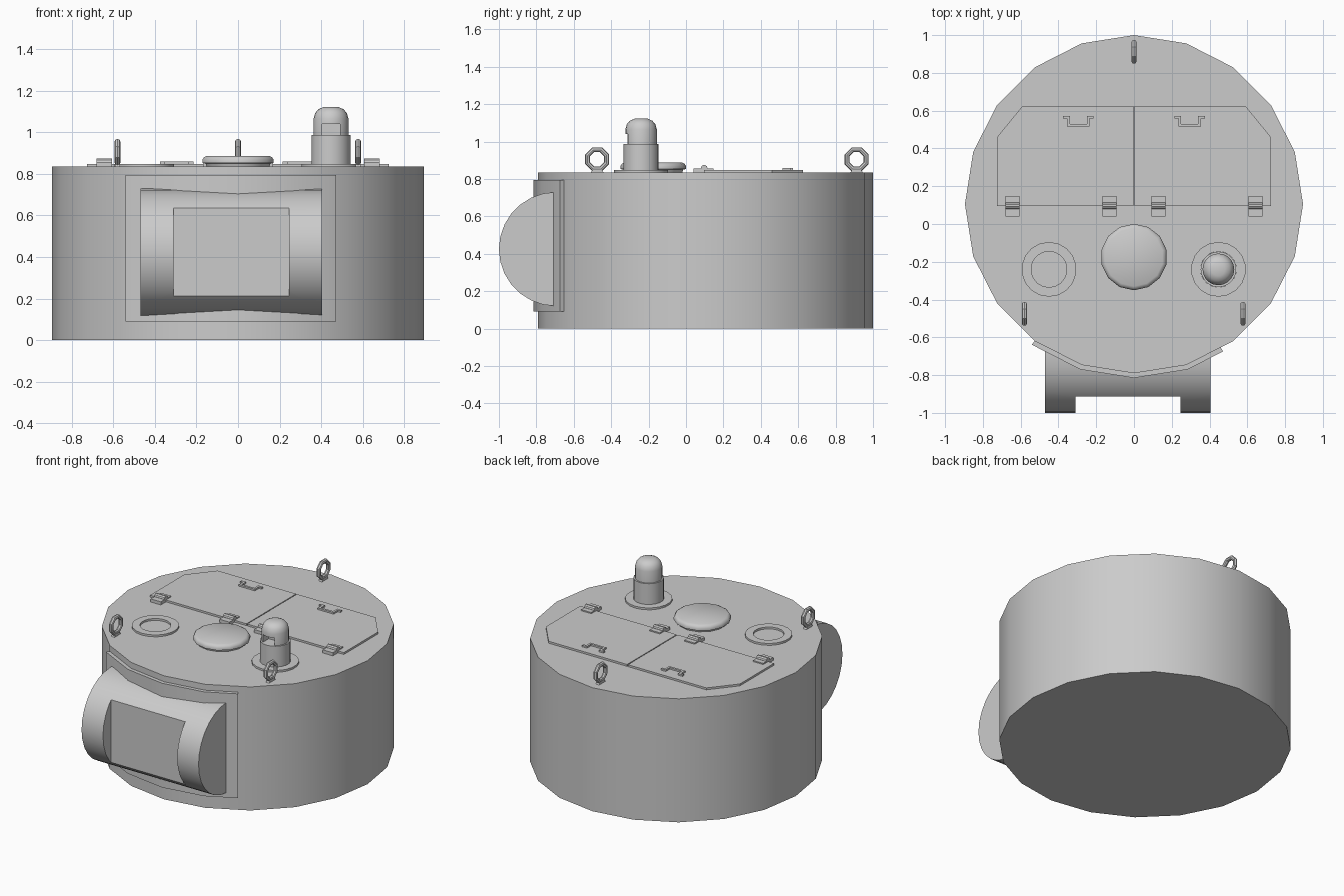
import bpy, bmesh, math
from mathutils import Vector, Matrix

if "Cube" in bpy.data.objects:
    bpy.data.objects.remove(bpy.data.objects["Cube"])

TOP = 0.835          # roof height
CY, R = 0.105, 0.895  # drum centre and radius


def finish(name, bm, smooth=True):
    bmesh.ops.remove_doubles(bm, verts=bm.verts, dist=1e-5)
    bmesh.ops.recalc_face_normals(bm, faces=bm.faces)
    me = bpy.data.meshes.new(name)
    bm.to_mesh(me)
    bm.free()
    ob = bpy.data.objects.new(name, me)
    bpy.context.collection.objects.link(ob)
    if smooth:
        shade(ob)
    return ob


def shade(ob):
    bpy.ops.object.select_all(action='DESELECT')
    ob.select_set(True)
    bpy.context.view_layer.objects.active = ob
    bpy.ops.object.shade_smooth_by_angle(angle=math.radians(35))


def prism(name, pts, lo, hi, axis='z', smooth=False):
    """Extrude an outline: (x, y) along z, or (y, z) along x."""
    bm = bmesh.new()
    place = (lambda p, h: (p[0], p[1], h)) if axis == 'z' else (lambda p, h: (h, p[0], p[1]))
    face = bm.faces.new([bm.verts.new(place(p, lo)) for p in pts])
    new = bmesh.ops.extrude_face_region(bm, geom=[face])['geom']
    move = Vector(place((0, 0), hi - lo))
    bmesh.ops.translate(bm, vec=move, verts=[v for v in new if isinstance(v, bmesh.types.BMVert)])
    return finish(name, bm, smooth)


def box(name, x0, x1, y0, y1, z0, z1):
    return prism(name, [(x0, y0), (x1, y0), (x1, y1), (x0, y1)], z0, z1)


def lathe(name, profile, x, y, n, closed=False):
    """Spin an (r, z) profile about a vertical axis."""
    bm = bmesh.new()
    vs = [bm.verts.new((0, r, z)) for r, z in profile]
    pairs = list(zip(vs, vs[1:])) + ([(vs[-1], vs[0])] if closed else [])
    es = [bm.edges.new(p) for p in pairs]
    bmesh.ops.spin(bm, geom=vs + es, cent=(0, 0, 0), axis=(0, 0, 1), angle=2 * math.pi, steps=n)
    bmesh.ops.translate(bm, vec=(x, y, 0), verts=bm.verts)
    return finish(name, bm)


def cut(ob, cutter):
    mod = ob.modifiers.new("cut", 'BOOLEAN')
    mod.operation, mod.solver, mod.object = 'DIFFERENCE', 'EXACT', cutter
    bpy.context.view_layer.objects.active = ob
    bpy.ops.object.modifier_apply(modifier=mod.name)
    bpy.data.objects.remove(cutter)
    shade(ob)


def on_drum(r, deg):
    a = math.radians(deg)
    return Vector((r * math.cos(a), CY + r * math.sin(a)))


# Twenty-sided turret drum
prism("turret_drum", [on_drum(R, 90 + 18 * i) for i in range(20)], 0, TOP, smooth=True)

# Faceted plate wrapped round the front
def plate_line(r):
    pts = [on_drum(r, d) for d in (-126, -108, -90, -72)]
    return pts + [pts[-1].lerp(on_drum(r, -54), 0.73)]

prism("front_plate", plate_line(0.92) + plate_line(0.885)[::-1], 0.09, 0.795, smooth=True)

# Half-round gun housing with a flat rectangular opening
arc = [(-0.695 - 0.305 * math.sin(math.pi * i / 14), 0.425 + 0.305 * math.cos(math.pi * i / 14))
       for i in range(15)]
housing = prism("gun_housing", [(-0.66, 0.73)] + arc + [(-0.66, 0.12)], -0.47, 0.405, 'x', True)
cut(housing, box("opening_cutter", -0.31, 0.245, -1.1, -0.912, 0, 0.9))

# Two-leaf roof hatch with handles and hinges
for side, s in (("left", -1), ("right", 1)):
    outline = [(0.003, 0.095), (0.725, 0.095), (0.725, 0.46), (0.59, 0.625), (0.003, 0.625)]
    prism(side + "_hatch", [(s * x, y) for x, y in outline], TOP - 0.005, 0.848)
    half = [(0.08, 0.573), (0.08, 0.558), (0.06, 0.558), (0.06, 0.515)]
    inner = [(0.045, 0.53), (0.045, 0.573)]
    handle = (half + [(-x, y) for x, y in half[::-1]]
              + [(-x, y) for x, y in inner[::-1]] + inner)
    prism(side + "_hatch_handle", [(s * 0.295 + x, y) for x, y in handle], 0.845, 0.859)
    for label, hx in (("inner", 0.13), ("outer", 0.643)):
        x0, x1 = s * hx - 0.038, s * hx + 0.038
        name = f"{side}_{label}_hinge"
        box(name + "_leaf", x0, x1, 0.04, 0.148, TOP - 0.005, 0.856)
        ring = [(0.097 + 0.018 * math.cos(i * math.pi / 5), 0.857 + 0.018 * math.sin(i * math.pi / 5))
                for i in range(10)]
        prism(name + "_barrel", ring, x0, x1, 'x', True)

# Mushroom vent
lathe("vent_cap", [(0, TOP), (0.155, TOP), (0.16, 0.85), (0.176, 0.853), (0.176, 0.868),
                   (0.168, 0.88), (0.155, 0.887), (0, 0.887)], 0, -0.175, 14)

# Roof flanges
for side, x in (("left", -0.45), ("right", 0.447)):
    lathe(side + "_flange", [(0.095, TOP - 0.003), (0.145, TOP - 0.003), (0.145, 0.848), (0.095, 0.848)],
          x, -0.24, 18, closed=True)

# Periscope post and domed head with a viewing notch
lathe("periscope_post", [(0, TOP), (0.094, TOP), (0.094, 0.988), (0, 0.988)], 0.447, -0.24, 20)
head = lathe("periscope_head", [(0, 0.97), (0.084, 0.97), (0.084, 1.065), (0.076, 1.093),
                                (0.06, 1.111), (0.035, 1.122), (0, 1.122)], 0.447, -0.24, 20)
cut(head, box("notch_cutter", 0.405, 0.49, -0.4, -0.25, 0.988, 1.04))

# Octagonal lifting rings on small feet
for name, x, y in (("left", -0.58, -0.475), ("right", 0.577, -0.475), ("rear", 0, 0.912)):
    bpy.ops.mesh.primitive_torus_add(major_segments=8, minor_segments=8, major_radius=0.055,
                                     minor_radius=0.014)
    ring = bpy.context.object
    ring.name = name + "_lifting_ring"
    ring.data.transform(Matrix.Translation((x, y, 0.905)) @ Matrix.Rotation(math.pi / 2, 4, 'Y')
                        @ Matrix.Rotation(math.pi / 8, 4, 'Z'))
    shade(ring)
    foot = [(y - 0.035, TOP - 0.003), (y + 0.035, TOP - 0.003), (y + 0.016, 0.862), (y - 0.016, 0.862)]
    prism(name + "_ring_foot", foot, x - 0.012, x + 0.012, 'x')
